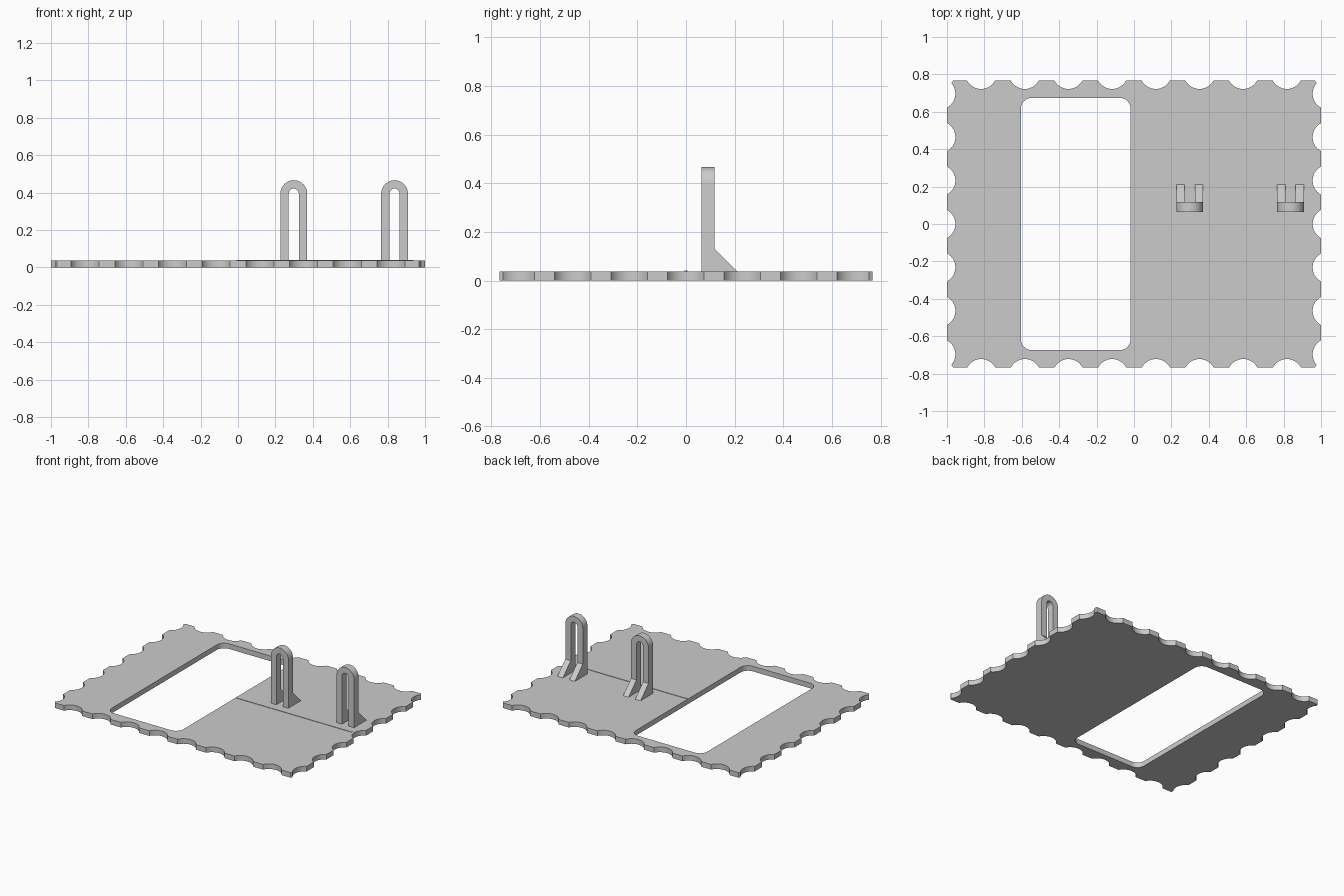
import bpy, bmesh, math
from mathutils import Matrix, Vector

if "Cube" in bpy.data.objects:
    bpy.data.objects.remove(bpy.data.objects["Cube"])

grey = bpy.data.materials.new("grey")
grey.diffuse_color = (0.6, 0.6, 0.6, 1)
grey.use_nodes = True
grey.node_tree.nodes["Principled BSDF"].inputs["Base Color"].default_value = grey.diffuse_color

T = 0.038          # plate thickness
HX, HY = 1.0, 0.767


def arc(cx, cy, r, a0, a1, n=14):
    return [(cx + r * math.cos(a0 + (a1 - a0) * i / n),
             cy + r * math.sin(a0 + (a1 - a0) * i / n)) for i in range(n + 1)]


def prism(name, loops, depth, matrix):
    """Extrude closed 2D loops (outline and holes) from local z=0 to depth."""
    cu = bpy.data.curves.new(name, 'CURVE')
    cu.dimensions = '2D'
    cu.fill_mode = 'BOTH'
    cu.extrude = depth / 2
    for pts in loops:
        sp = cu.splines.new('POLY')
        sp.points.add(len(pts) - 1)
        for p, (x, y) in zip(sp.points, pts):
            p.co = (x, y, 0, 1)
        sp.use_cyclic_u = True
    ob = bpy.data.objects.new(name, cu)
    bpy.context.collection.objects.link(ob)
    bpy.ops.object.select_all(action='DESELECT')
    ob.select_set(True)
    bpy.context.view_layer.objects.active = ob
    bpy.ops.object.convert(target='MESH')
    ob = bpy.context.object
    bm = bmesh.new()
    bm.from_mesh(ob.data)
    bmesh.ops.remove_doubles(bm, verts=bm.verts, dist=1e-5)
    bm.transform(matrix @ Matrix.Translation((0, 0, depth / 2)))
    bmesh.ops.recalc_face_normals(bm, faces=bm.faces)
    bm.to_mesh(ob.data)
    bm.free()
    ob.data.materials.clear()
    ob.data.materials.append(grey)
    bpy.ops.object.shade_smooth_by_angle(angle=math.radians(30))
    return ob


# Plate outline: circular bites along each edge, clipped corners
R, OUT = 0.085, 0.04          # bite radius, bite centre distance outside the edge
WIDE, CLIP = 1.08, 0.72       # half-angles of a full bite and of the corner side
quarter_turn = math.pi / 2


def top_edge(sign):
    pts = [(0.967 * sign, HY * sign)]
    for i in range(8):
        x = (0.817 - 0.2335 * i) * sign
        mid = -quarter_turn * sign
        pts += arc(x, (HY + OUT) * sign, R, mid + WIDE, mid - WIDE)
    return pts + [(-0.967 * sign, HY * sign)]


def side_edge(sign):          # sign -1: left side going down, +1: right side going up
    pts = []
    mid = math.pi if sign > 0 else 0
    for i in range(7):
        y = (-0.697 + 0.2323 * i) * sign
        first, last = (CLIP if i == 0 else WIDE), (CLIP if i == 6 else WIDE)
        pts += arc((HX + OUT) * sign, y, R, mid + first, mid - last)
    return pts


outline = top_edge(1) + side_edge(-1) + top_edge(-1) + side_edge(1)

# Rounded rectangular window
x0, x1, yw, rw = -0.605, -0.018, 0.675, 0.06
window = []
for k, (cx, cy) in enumerate([(x1 - rw, yw - rw), (x0 + rw, yw - rw),
                              (x0 + rw, -yw + rw), (x1 - rw, -yw + rw)]):
    window += arc(cx, cy, rw, k * quarter_turn, (k + 1) * quarter_turn, 8)

prism("plate", [outline, window], T, Matrix.Identity(4))

# Thin raised line across the plate
prism("guide_line", [[(-0.008, -0.006), (0.938, -0.006), (0.938, 0.006), (-0.008, 0.006)]],
      0.005, Matrix.Translation((0, 0, T - 0.002)))

# Upright loops with sloped braces behind each leg
RO, RI, ZC, ZB = 0.0715, 0.027, 0.395, 0.03
Y0, Y1 = 0.063, 0.117
loop = ([(RO, ZB)] + arc(0, ZC, RO, 0, math.pi, 20) + [(-RO, ZB), (-RI, ZB)]
        + arc(0, ZC, RI, math.pi, 0, 16) + [(RI, ZB)])
brace = [(Y1 - 0.002, ZB), (0.21, ZB), (0.21, T), (Y1, 0.131), (Y1 - 0.002, 0.131)]
upright = Matrix(((1, 0, 0, 0), (0, 0, -1, 0), (0, 1, 0, 0), (0, 0, 0, 1)))
sideways = Matrix(((0, 0, 1, 0), (1, 0, 0, 0), (0, 1, 0, 0), (0, 0, 0, 1)))

for side, cx in (("inner", 0.298), ("outer", 0.837)):
    prism(side + "_loop", [loop], Y1 - Y0, Matrix.Translation((cx, Y1, 0)) @ upright)
    for leg, dx in (("left", -RO), ("right", RI)):
        prism(f"{side}_{leg}_brace", [brace], RO - RI,
              Matrix.Translation((cx + dx, 0, 0)) @ sideways)
